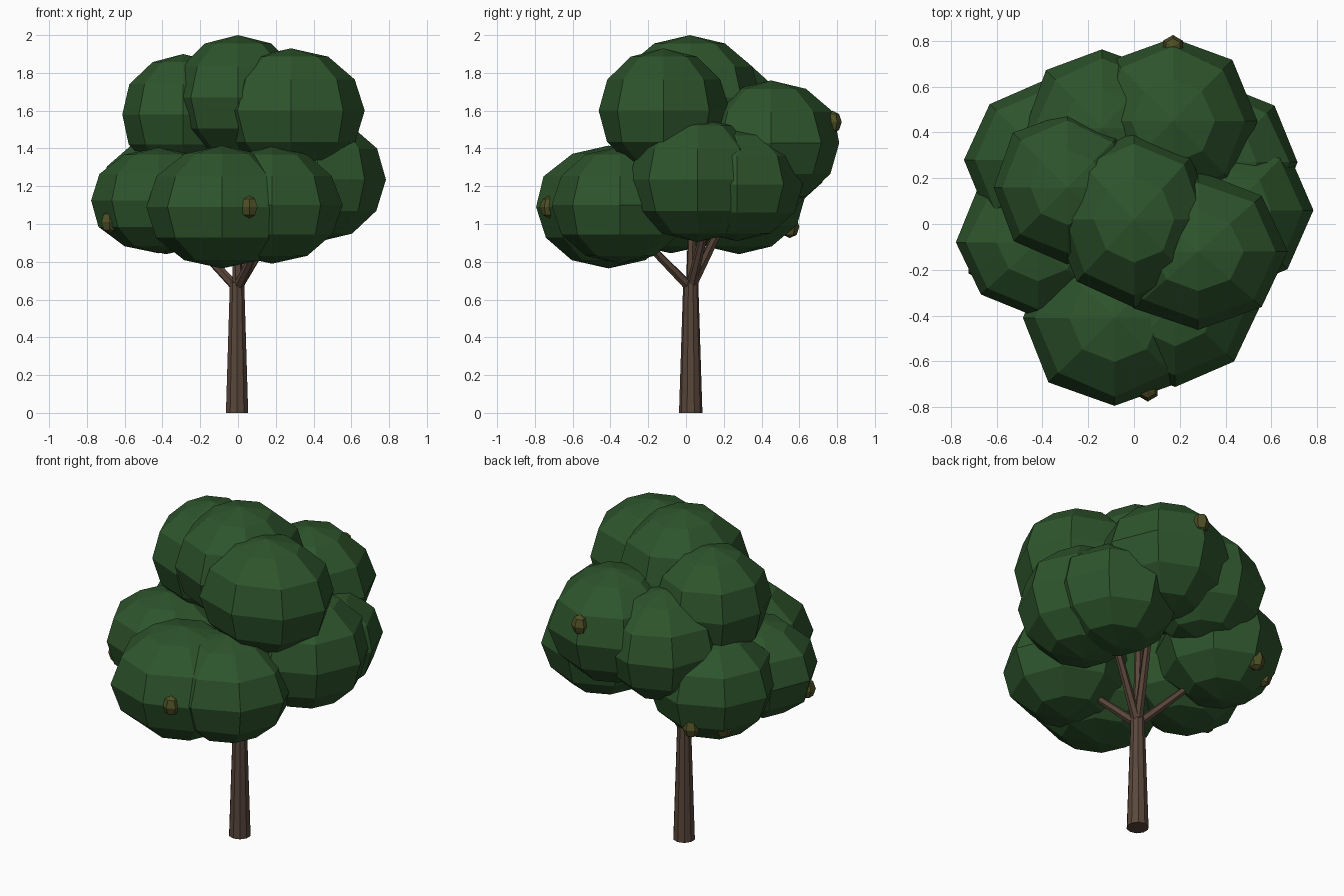
import bpy, bmesh, random
from mathutils import Vector, Matrix

if "Cube" in bpy.data.objects:
    bpy.data.objects.remove(bpy.data.objects["Cube"])

random.seed(4)

def material(name, rgb):
    m = bpy.data.materials.new(name)
    m.diffuse_color = (*rgb, 1)
    m.use_nodes = True
    m.node_tree.nodes["Principled BSDF"].inputs["Base Color"].default_value = m.diffuse_color
    return m

GREEN = material("leaf_green", (0.027, 0.09, 0.025))
BARK = material("bark_brown", (0.10, 0.062, 0.043))
OLIVE = material("fruit_olive", (0.075, 0.078, 0.018))

def finish(bm, name, mat):
    me = bpy.data.meshes.new(name)
    bm.to_mesh(me)
    bm.free()
    me.materials.append(mat)
    ob = bpy.data.objects.new(name, me)
    bpy.context.collection.objects.link(ob)
    return ob

def ball(name, centre, radii, mat, segments, rings, jitter=0.0):
    bm = bmesh.new()
    bmesh.ops.create_uvsphere(bm, u_segments=segments, v_segments=rings, radius=1)
    for v in bm.verts:
        k = 1 + random.uniform(-jitter, jitter)
        v.co = Vector((v.co.x * radii[0] * k, v.co.y * radii[1] * k, v.co.z * radii[2])) + Vector(centre)
    return finish(bm, name, mat)

def limb(name, start, end, r1, r2, sides):
    a, b = Vector(start), Vector(end)
    d = b - a
    bm = bmesh.new()
    bmesh.ops.create_cone(bm, cap_ends=True, segments=sides, radius1=r1, radius2=r2, depth=d.length)
    rot = d.to_track_quat('Z', 'Y').to_matrix().to_4x4()
    bm.transform(Matrix.Translation((a + b) / 2) @ rot)
    return finish(bm, name, mat=BARK)

# Trunk and forked branches
FORK = (-0.005, 0.025, 0.66)
limb("trunk", (-0.005, 0.025, 0), (-0.005, 0.025, 0.69), 0.062, 0.04, 10)
branches = [(0.0, 0.04, 1.25), (0.12, -0.22, 0.91), (-0.26, 0.15, 0.93),
            (0.24, 0.12, 1.06), (0.1, 0.25, 1.12)]
for i, tip in enumerate(branches):
    limb(f"branch_{i + 1}", FORK, tip, 0.027, 0.02, 6)

# Faceted leaf clumps: centre, radii
clumps = {
    "crown_top":        ((0.0, 0.02, 1.67), (0.35, 0.38, 0.33)),
    "crown_left":       ((-0.29, 0.16, 1.58), (0.33, 0.33, 0.32)),
    "crown_right":      ((0.28, -0.12, 1.60), (0.40, 0.35, 0.33)),
    "back_right":       ((0.17, 0.45, 1.43), (0.36, 0.37, 0.33)),
    "back_left":        ((-0.14, 0.42, 1.38), (0.34, 0.35, 0.32)),
    "lower_front":      ((-0.085, -0.41, 1.09), (0.40, 0.39, 0.325)),
    "lower_front_right": ((0.18, -0.35, 1.10), (0.37, 0.36, 0.31)),
    "lower_left":       ((-0.42, -0.08, 1.125), (0.36, 0.33, 0.28)),
    "lower_right":      ((0.42, 0.06, 1.235), (0.36, 0.37, 0.33)),
    "lower_right_back": ((0.36, 0.27, 1.21), (0.36, 0.35, 0.30)),
    "lower_left_back":  ((-0.38, 0.28, 1.15), (0.36, 0.35, 0.31)),
}
for name, (c, r) in clumps.items():
    ball("leaves_" + name, c, r, GREEN, 8, 6, 0.025)

# Small fruits set into the leaves
fruits = [(0.06, -0.725, 1.09), (-0.68, -0.19, 1.01), (0.17, 0.775, 1.54),
          (-0.42, 0.55, 0.985), (-0.56, 0.44, 0.98)]
for i, p in enumerate(fruits):
    ball(f"fruit_{i + 1}", p, (0.05, 0.05, 0.06), OLIVE, 6, 4)
